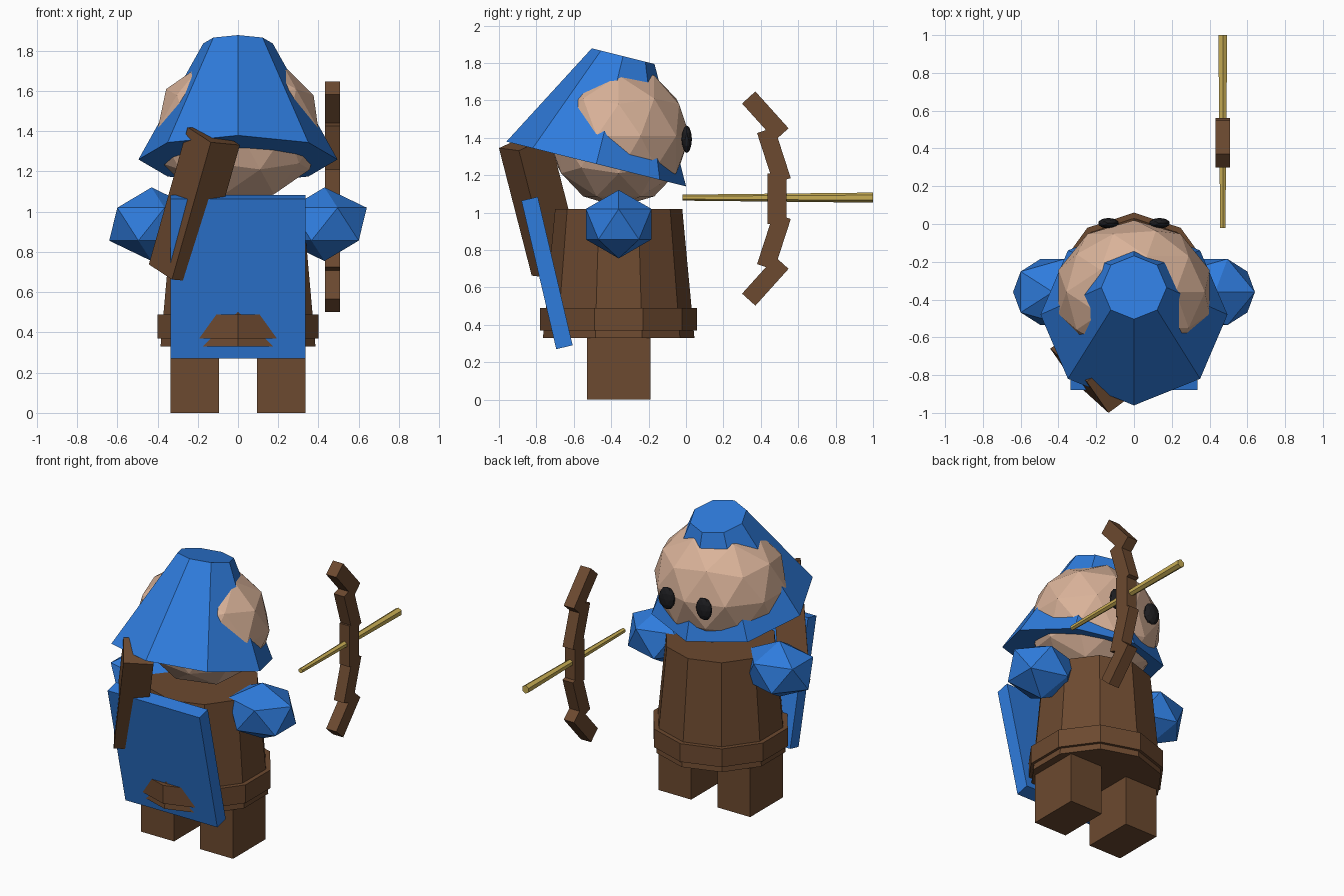
import bpy
from math import radians
from mathutils import Matrix, Vector

cube = bpy.data.objects.get("Cube")
if cube:
    bpy.data.objects.remove(cube, do_unlink=True)


def make_material(name, rgb):
    mat = bpy.data.materials.new(name)
    mat.use_nodes = True
    color = (*rgb, 1)
    mat.diffuse_color = color
    mat.node_tree.nodes["Principled BSDF"].inputs["Base Color"].default_value = color
    return mat


BLUE = make_material("blue cloth", (0.028, 0.2, 0.72))
BROWN = make_material("brown leather", (0.15, 0.067, 0.029))
SKIN = make_material("skin", (0.7, 0.45, 0.32))
BLACK = make_material("eye black", (0.012, 0.012, 0.014))
GOLD = make_material("arrow gold", (0.58, 0.42, 0.09))


def finish(name, mat, scale=(1, 1, 1)):
    obj = bpy.context.object
    obj.name = name
    obj.scale = scale
    obj.data.materials.append(mat)
    return obj


def box(name, mat, center, size, tilt=0):
    bpy.ops.mesh.primitive_cube_add(size=1, location=center, rotation=(radians(tilt), 0, 0))
    return finish(name, mat, size)


def cone(name, mat, sides, r1, r2, depth, center, tilt=0):
    bpy.ops.mesh.primitive_cone_add(vertices=sides, radius1=r1, radius2=r2, depth=depth,
                                    location=center, rotation=(radians(tilt), 0, 0))
    return finish(name, mat)


def ball(name, mat, detail, center, radii):
    bpy.ops.mesh.primitive_ico_sphere_add(subdivisions=detail, radius=1, location=center)
    return finish(name, mat, radii)


# Body and belt
MID_Y = -0.36
cone("tunic", BROWN, 10, 0.405, 0.34, 0.69, (0, MID_Y, 0.675))
cone("belt", BROWN, 10, 0.42, 0.42, 0.12, (0, MID_Y, 0.43))

# Limbs and eyes in pairs
for side, x in (("right", -1), ("left", 1)):
    box(side + "_leg", BROWN, (x * 0.215, MID_Y, 0.18), (0.24, 0.34, 0.36))
    ball(side + "_arm", BLUE, 1, (x * 0.43, MID_Y, 0.938), (0.235, 0.206, 0.183))
    ball(side + "_eye", BLACK, 2, (x * 0.135, 0.004, 1.392), (0.056, 0.028, 0.074))

# Head and hood
ball("head", SKIN, 2, (0, MID_Y, 1.41), (0.42, 0.38, 0.38))
cone("hood", BLUE, 8, 0.495, 0.173, 0.594, (0, -0.408, 1.548), -14)

# Cape
box("cape", BLUE, (0, -0.743, 0.677), (0.67, 0.09, 0.815), 13.2)

# Quiver: slanted box hung from its rear top corner
up = Vector((0.265, -0.24, 0.935)).normalized()
side = Vector((-0.56, 0.79, 0.256))
side = (side - up * side.dot(up)).normalized()
across = side.cross(up)
width, depth, length = 0.18, 0.215, 0.73
center = Vector((-0.135, -1.0, 1.345)) + (side * depth + across * width - up * length) / 2
quiver = box("quiver", BROWN, (0, 0, 0), (1, 1, 1))
axes = Matrix((across * width, side * depth, up * length)).transposed()
quiver.data.transform(Matrix.Translation(center) @ axes.to_4x4())
if axes.determinant() < 0:
    quiver.data.flip_normals()

# Bow: straight grip with two angled segments above and below
BOW_X, BOW_Z = 0.47, 1.075
box("bow_grip", BROWN, (BOW_X, 0.487, BOW_Z), (0.075, 0.1, 0.27))
for end, s in (("upper", 1), ("lower", -1)):
    box(end + "_bow_limb", BROWN, (BOW_X, 0.47, BOW_Z + s * 0.23), (0.075, 0.097, 0.285), s * 18)
    box(end + "_bow_tip", BROWN, (BOW_X, 0.424, BOW_Z + s * 0.442), (0.075, 0.096, 0.265), s * 42)

# Arrow
cone("arrow", GOLD, 6, 0.016, 0.027, 1.02, (BOW_X, 0.49, 1.08), -90)
